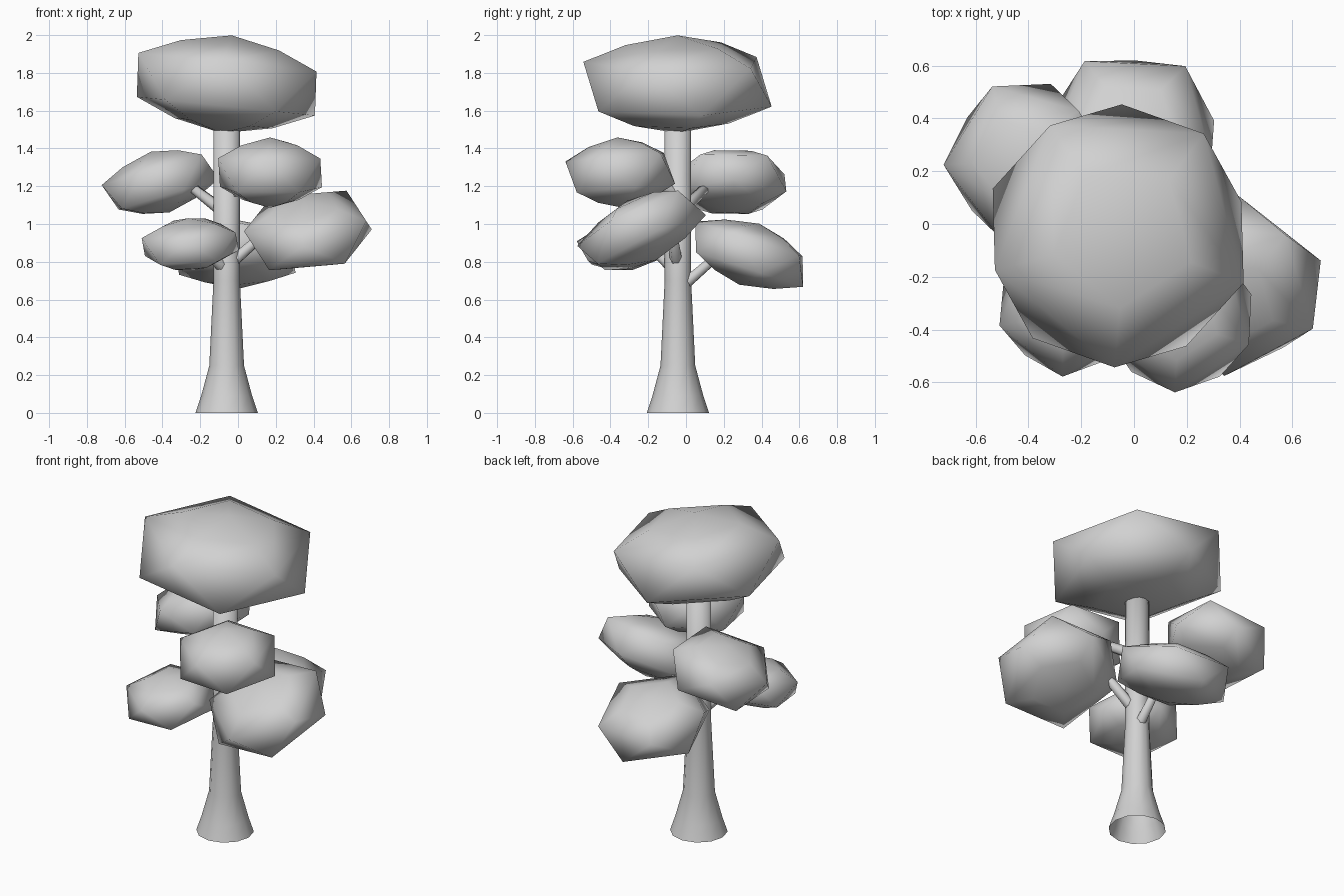
import bpy, bmesh, math
from mathutils import Matrix, Vector

cube = bpy.data.objects.get("Cube")
if cube:
    bpy.data.objects.remove(cube)

grey = bpy.data.materials.new("plain_grey")
grey.use_nodes = True
grey.diffuse_color = (0.64, 0.64, 0.64, 1)
grey.node_tree.nodes["Principled BSDF"].inputs["Base Color"].default_value = (0.64, 0.64, 0.64, 1)


def finish(name, bm):
    """Turn a bmesh into a smooth grey object."""
    bmesh.ops.recalc_face_normals(bm, faces=bm.faces)
    for face in bm.faces:
        face.smooth = True
    mesh = bpy.data.meshes.new(name)
    bm.to_mesh(mesh)
    bm.free()
    mesh.materials.append(grey)
    obj = bpy.data.objects.new(name, mesh)
    bpy.context.collection.objects.link(obj)
    return obj


def tube(name, rings, sides):
    """Open tube through (centre, radius) rings, closed at its far end."""
    bm = bmesh.new()
    axis = (rings[-1][0] - rings[0][0]).normalized()
    turn = axis.to_track_quat('Z', 'Y')
    loops = []
    for centre, radius in rings:
        angles = [math.tau * i / sides for i in range(sides)]
        loops.append([bm.verts.new(centre + turn @ Vector(
            (radius * math.cos(a), radius * math.sin(a), 0))) for a in angles])
    for low, high in zip(loops, loops[1:]):
        for i in range(sides):
            j = (i + 1) % sides
            bm.faces.new((low[i], low[j], high[j], high[i]))
    bm.faces.new(loops[-1])
    return finish(name, bm)


def foliage(name, centre, width, height, tilt_x=0, tilt_y=0, yaw=-21):
    """Flattened low-poly ball; tilts raise its +x or +y side, in degrees."""
    bm = bmesh.new()
    bmesh.ops.create_icosphere(bm, subdivisions=1, radius=1)
    # Round the top and bottom caps by bulging the edges that meet each pole
    spokes = [e for e in bm.edges if any(abs(v.co.z) > 0.9 for v in e.verts)]
    bmesh.ops.subdivide_edges(bm, edges=spokes, cuts=1)
    for vert in bm.verts:
        if vert.co.length < 0.95:
            vert.co *= 1.1
    bm.transform(Matrix.Translation(centre)
                 @ Matrix.Rotation(math.radians(tilt_y), 4, 'X')
                 @ Matrix.Rotation(math.radians(-tilt_x), 4, 'Y')
                 @ Matrix.Diagonal((width, width, height, 1))
                 @ Matrix.Rotation(math.radians(yaw), 4, 'Z'))
    return finish(name, bm)


# Trunk with a flared, open base
profile = [(0, 0.165), (0.09, 0.135), (0.25, 0.092), (0.7, 0.07), (1.6, 0.07)]
tube("trunk", [(Vector((-0.06, -0.043, z)), r) for z, r in profile], 12)

# Foliage: crown and five side clumps
foliage("crown_foliage", (-0.06, -0.045, 1.74), 0.558, 0.26, -6)
clumps = {
    "front": ((0.17, -0.348, 1.272), 0.318, 0.187, 0, 5),
    "front_right": ((-0.253, -0.31, 0.893), 0.293, 0.14, 4, 10),
    "back_right": ((-0.412, 0.24, 1.222), 0.337, 0.168, 17, 0, -33),
    "back": ((-0.01, 0.335, 0.84), 0.363, 0.17, 0, -18),
    "front_left": ((0.37, -0.235, 0.966), 0.383, 0.176, 7, 26),
}
for side, shape in clumps.items():
    foliage(side + "_foliage", *shape)

# Branches from the trunk into the side clumps
branches = {
    "front": ((-0.03, -0.06, 1.16), (0.1, -0.22, 1.26)),
    "front_right": ((-0.07, -0.06, 0.76), (-0.19, -0.2, 0.89)),
    "back_right": ((-0.07, -0.03, 1.06), (-0.29, 0.14, 1.23)),
    "back": ((-0.05, -0.02, 0.67), (-0.03, 0.2, 0.86)),
    "front_left": ((-0.04, -0.05, 0.79), (0.2, -0.08, 1.0)),
}
for side, (root, tip) in branches.items():
    tube(side + "_branch", [(Vector(root), 0.034), (Vector(tip), 0.024)], 6)
